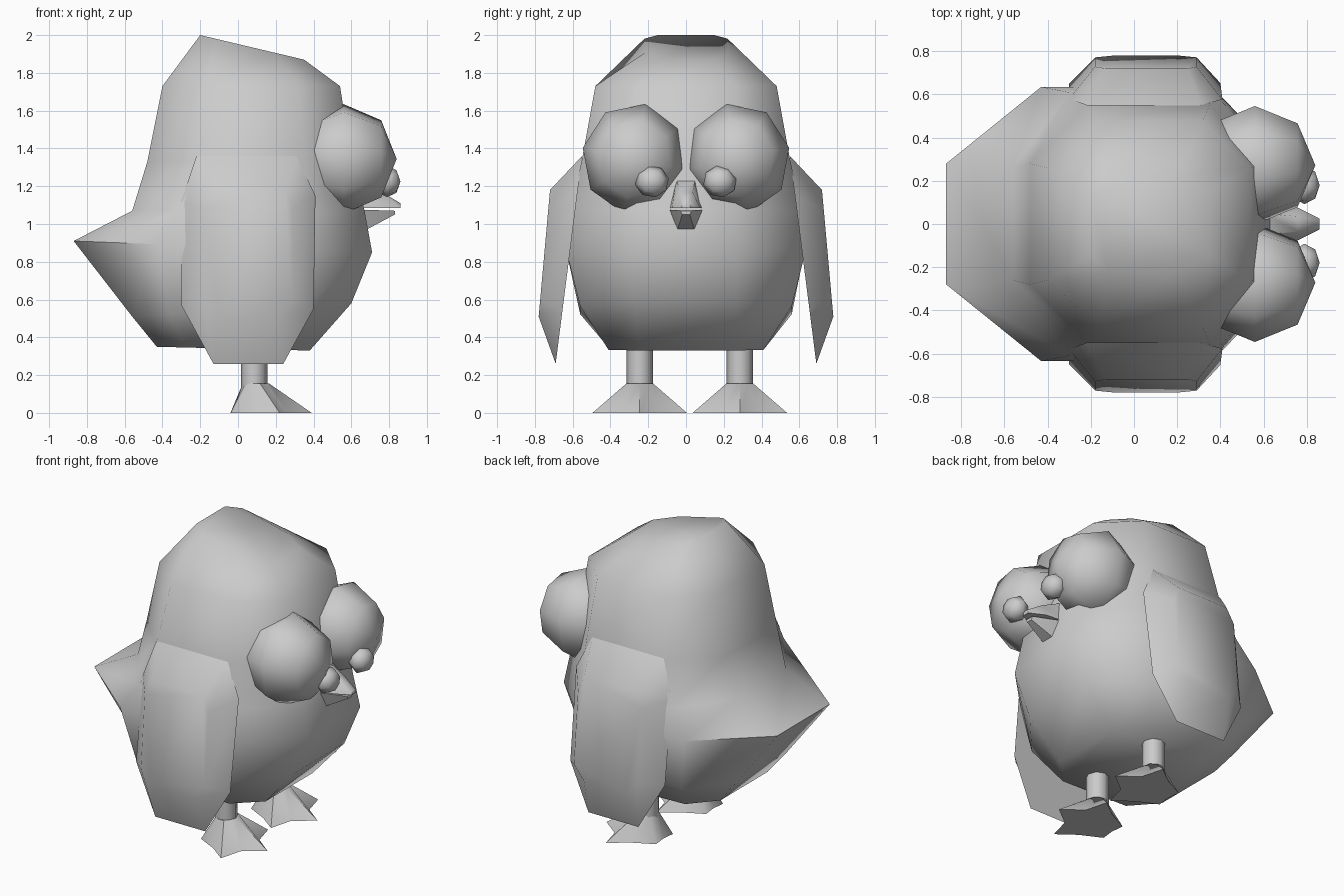
import bpy, bmesh, math
from mathutils import Matrix

cube = bpy.data.objects.get("Cube")
if cube:
    bpy.data.objects.remove(cube, do_unlink=True)

grey = bpy.data.materials.new("plain_grey")
grey.use_nodes = True
grey.diffuse_color = (0.6, 0.6, 0.6, 1)
grey.node_tree.nodes["Principled BSDF"].inputs["Base Color"].default_value = (0.6, 0.6, 0.6, 1)


def finish(name, bm, angle=60):
    bmesh.ops.recalc_face_normals(bm, faces=bm.faces)
    mesh = bpy.data.meshes.new(name)
    bm.to_mesh(mesh)
    bm.free()
    mesh.materials.append(grey)
    obj = bpy.data.objects.new(name, mesh)
    bpy.context.collection.objects.link(obj)
    bpy.ops.object.select_all(action='DESELECT')
    obj.select_set(True)
    bpy.context.view_layer.objects.active = obj
    bpy.ops.object.shade_smooth_by_angle(angle=math.radians(angle))
    return obj


def loft(name, rings, angle=60):
    """Skin equal-length rings of points and cap both ends."""
    bm = bmesh.new()
    loops = [[bm.verts.new(p) for p in ring] for ring in rings]
    n = len(loops[0])
    for a, b in zip(loops, loops[1:]):
        for i in range(n):
            j = (i + 1) % n
            bm.faces.new((a[i], a[j], b[j], b[i]))
    bm.faces.new(loops[0][::-1])
    bm.faces.new(loops[-1])
    return finish(name, bm, angle)


def body_ring(back, side_back, side_front, front, half_end, half_side, z_back, z_front):
    """Eight-sided ring, tilted from back to front."""
    half = [(front, half_end), (side_front, half_side), (side_back, half_side), (back, half_end)]
    pts = half + [(x, -y) for x, y in reversed(half)]
    return [(x, y, z_back + (z_front - z_back) * (x - back) / (front - back)) for x, y in pts]


def ball(name, center, radii, roll):
    """Coarse eight-sided ball with its pole facing forward."""
    bm = bmesh.new()
    bmesh.ops.create_uvsphere(bm, u_segments=8, v_segments=4, radius=1)
    turn = Matrix.Rotation(roll, 4, 'X') @ Matrix.Rotation(math.pi / 2, 4, 'Y')
    bm.transform(Matrix.Translation(center) @ Matrix.Diagonal((*radii, 1)) @ turn)
    return finish(name, bm)


# Body with pointed tail
loft("body", [
    body_ring(-0.43, -0.28, 0.22, 0.38, 0.25, 0.41, 0.35, 0.33),
    body_ring(-0.56, -0.36, 0.34, 0.60, 0.27, 0.56, 0.51, 0.58),
    body_ring(-0.87, -0.43, 0.36, 0.71, 0.28, 0.635, 0.91, 0.85),
    body_ring(-0.56, -0.30, 0.36, 0.67, 0.26, 0.61, 1.07, 1.07),
    body_ring(-0.48, -0.22, 0.35, 0.60, 0.28, 0.55, 1.33, 1.35),
    body_ring(-0.40, -0.16, 0.32, 0.54, 0.26, 0.48, 1.73, 1.73),
    body_ring(-0.20, -0.12, 0.20, 0.35, 0.15, 0.22, 2.00, 1.87),
])

# Beak halves
def beak_ring(x, half_bottom, half_top, low, high):
    return [(x, -half_bottom, low), (x, half_bottom, low), (x, half_top, high), (x, -half_top, high)]


loft("upper_beak", [beak_ring(0.60, 0.09, 0.05, 1.085, 1.24),
                    beak_ring(0.76, 0.075, 0.035, 1.085, 1.17),
                    beak_ring(0.86, 0.025, 0.015, 1.085, 1.11)])
loft("lower_beak", [beak_ring(0.60, 0.05, 0.09, 0.94, 1.075),
                    beak_ring(0.68, 0.045, 0.085, 0.97, 1.075),
                    beak_ring(0.83, 0.02, 0.03, 1.05, 1.07)])

# Eyes, wings, legs and feet on both sides
INNER_WING = [(-0.22, 1.36), (0.31, 1.36), (0.41, 1.15), (0.40, 0.55),
              (0.24, 0.26), (-0.13, 0.26), (-0.30, 0.57), (-0.30, 1.12)]
OUTER_WING = [(-0.13, 1.18), (0.25, 1.18), (0.29, 1.08), (0.29, 0.60),
              (0.21, 0.51), (-0.10, 0.51), (-0.18, 0.60), (-0.18, 1.08)]
FOOT = [(0.39, 0), (0.26, 0.10), (0.22, 0.25), (0.10, 0.16), (-0.04, 0.09),
        (-0.03, 0), (-0.04, -0.09), (0.10, -0.16), (0.22, -0.25), (0.26, -0.10)]

for side, label in ((1, "left"), (-1, "right")):
    ball(label + "_eye", (0.56, side * 0.272, 1.345), (0.28, 0.28, 0.295), side * 0.2)
    ball(label + "_pupil", (0.79, side * 0.18, 1.225), (0.07, 0.09, 0.085), 0.2)

    inner = [(x, side * (0.55 + 0.14 * (1.36 - z) / 1.1), z) for x, z in INNER_WING]
    outer = [(x, side * (0.72 + 0.06 * (1.18 - z) / 0.67), z) for x, z in OUTER_WING]
    loft(label + "_wing", [inner, outer])

    leg_y = side * 0.265 + 0.02
    bm = bmesh.new()
    bmesh.ops.create_cone(bm, cap_ends=True, segments=8, radius1=0.07, radius2=0.07, depth=0.35,
                          matrix=Matrix.Translation((0.085, leg_y, 0.3)))
    finish(label + "_leg", bm)

    sole = [(x, leg_y + y, 0) for x, y in FOOT]
    ankle = [(0.095 + 0.07 * math.cos(i * math.tau / 10),
              leg_y + 0.075 * math.sin(i * math.tau / 10), 0.155) for i in range(10)]
    loft(label + "_foot", [sole, ankle])
